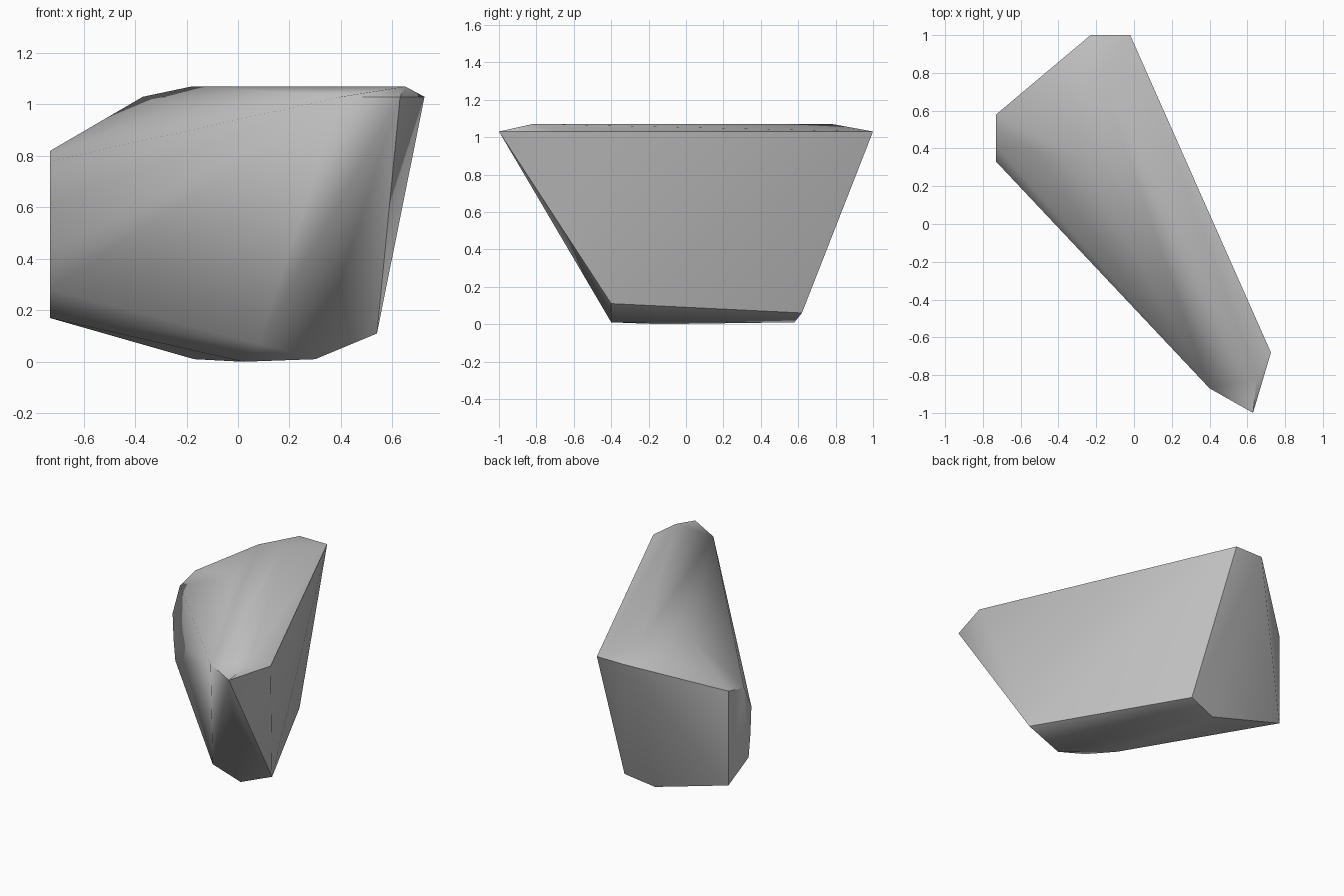
import bpy
import bmesh
import math

# Remove the default object only
default_cube = bpy.data.objects.get("Cube")
if default_cube is not None:
    bpy.data.objects.remove(default_cube, do_unlink=True)


def make_material(name, colour):
    """Create a plain matt material of one flat colour."""
    material = bpy.data.materials.new(name)
    material.use_nodes = True
    material.diffuse_color = colour
    shader = material.node_tree.nodes["Principled BSDF"]
    shader.inputs["Base Color"].default_value = colour
    shader.inputs["Roughness"].default_value = 0.9
    return material


def make_hull(name, corners, material):
    """Wrap a set of corner points in a faceted convex shell."""
    bm = bmesh.new()
    for corner in corners:
        bm.verts.new(corner)
    bmesh.ops.convex_hull(bm, input=list(bm.verts))
    loose = [v for v in bm.verts if not v.link_faces]
    bmesh.ops.delete(bm, geom=loose, context="VERTS")
    bmesh.ops.recalc_face_normals(bm, faces=list(bm.faces))
    mesh = bpy.data.meshes.new(name)
    bm.to_mesh(mesh)
    bm.free()
    mesh.materials.append(material)
    boulder = bpy.data.objects.new(name, mesh)
    bpy.context.collection.objects.link(boulder)
    return boulder


# Top rim, the low ridge above it and the rounded front shoulder
rim = [(0.63, -1.0, 1.03), (0.725, -0.68, 1.03), (-0.02, 1.0, 1.03),
       (-0.23, 1.0, 1.03), (0.40, -0.87, 1.03)]
ridge = [(0.65, -0.82, 1.07), (-0.18, 0.78, 1.07)]
shoulder = [(-0.37, 0.75, 1.03), (-0.27, 0.35, 1.0)]

# Flat end: outline as depth and height on one vertical plane
end_x = -0.73
end_outline = [(0.58, 0.17), (0.36, 0.28), (0.34, 0.44),
               (0.33, 0.62), (0.41, 0.78), (0.58, 0.82)]
flat_end = [(end_x, y, z) for y, z in end_outline]

# Narrow base with chamfered corners and a low front corner
base = [(0.54, -0.40, 0.11), (0.30, -0.40, 0.01), (0.02, -0.14, 0.0),
        (-0.17, 0.58, 0.01), (0.035, 0.62, 0.06)]
front_corner = [(0.08, -0.39, 0.07)]

# Stone shell
stone_grey = make_material("stone_grey", (0.55, 0.55, 0.55, 1.0))
rock = make_hull("rock", rim + ridge + shoulder + flat_end + base + front_corner,
                 stone_grey)

# Soft front, crisp edges where the facets turn sharply
bpy.ops.object.select_all(action="DESELECT")
rock.select_set(True)
bpy.context.view_layer.objects.active = rock
bpy.ops.object.shade_smooth_by_angle(angle=math.radians(45))
